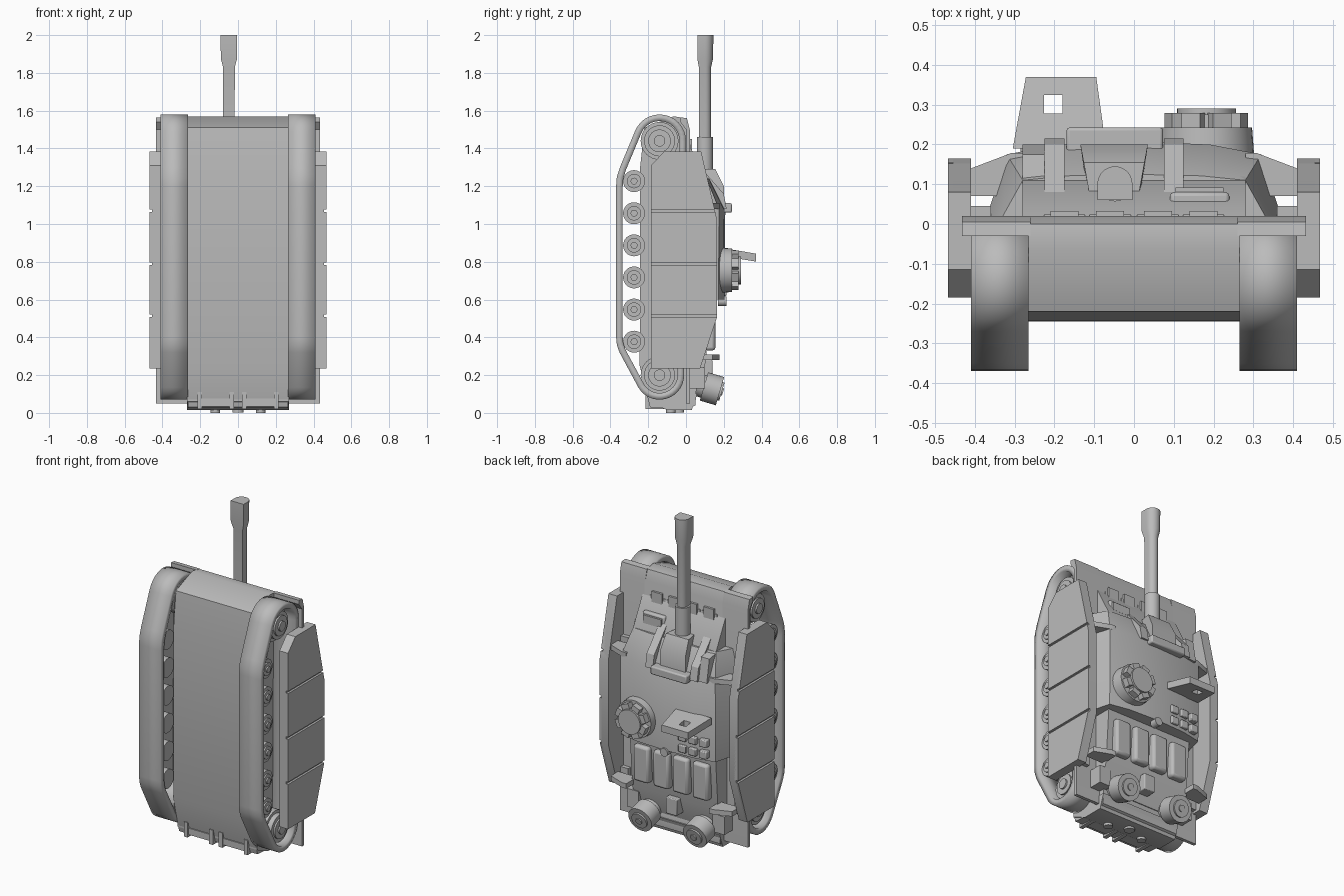
import bpy, bmesh, math
from mathutils import Vector, Matrix

old = bpy.data.objects.get("Cube")
if old:
    bpy.data.objects.remove(old, do_unlink=True)

grey = bpy.data.materials.new("plain grey")
grey.use_nodes = True
grey.diffuse_color = (0.5, 0.5, 0.5, 1)
grey.node_tree.nodes["Principled BSDF"].inputs["Base Color"].default_value = (0.5, 0.5, 0.5, 1)
parts = []


def finish(name, bm, mirror=False, bevel=0, recalc=True):
    if recalc:
        bmesh.ops.recalc_face_normals(bm, faces=bm.faces)
    mesh = bpy.data.meshes.new(name)
    bm.to_mesh(mesh)
    bm.free()
    mesh.materials.append(grey)
    ob = bpy.data.objects.new(name, mesh)
    bpy.context.collection.objects.link(ob)
    if bevel:
        mod = ob.modifiers.new("Bevel", "BEVEL")
        mod.width, mod.segments = bevel, 2
    if mirror:
        ob.modifiers.new("Mirror", "MIRROR")
    parts.append(ob)
    return ob


def loft_mesh(sections, caps=True):
    bm = bmesh.new()
    rings = [[bm.verts.new(p) for p in s] for s in sections]
    n = len(rings[0])
    for a, b in zip(rings, rings[1:]):
        for i in range(n):
            j = (i + 1) % n
            bm.faces.new((a[i], a[j], b[j], b[i]))
    if caps:
        bm.faces.new(rings[0][::-1])
        bm.faces.new(rings[-1])
    return bm


def side_prism(name, profile, x0, x1, **kw):
    """Extrude a (y, z) outline along x."""
    return finish(name, loft_mesh([[(x, y, z) for y, z in profile] for x in (x0, x1)]), **kw)


def box(name, x0, x1, y0, y1, z0, z1, **kw):
    return side_prism(name, [(y0, z0), (y1, z0), (y1, z1), (y0, z1)], x0, x1, **kw)


def cyl(name, a, b, r1, r2=None, sides=32, **kw):
    a, b = Vector(a), Vector(b)
    d = b - a
    m = Matrix.Translation((a + b) / 2) @ d.to_track_quat("Z", "Y").to_matrix().to_4x4()
    bm = bmesh.new()
    bmesh.ops.create_cone(bm, cap_ends=True, segments=sides, radius1=r1,
                          radius2=r1 if r2 is None else r2, depth=d.length, matrix=m)
    return finish(name, bm, **kw)


def arc(y, z, r, start, end, n=14):
    angles = [math.radians(start + (end - start) * i / n) for i in range(n + 1)]
    return [(y + r * math.cos(t), z + r * math.sin(t)) for t in angles]


# Hull and glacis
side_prism("hull", [(-.19, .03), (0, .015), (.05, .04), (.055, .13), (.02, .2), (.02, 1.5), (0, 1.56),
                    (-.065, 1.57), (-.22, 1.51), (-.243, 1.3), (-.245, .25)], -.265, .265)
side_prism("glacis", [(0, 1.1), (.12, 1.1), (.12, 1.22), (.015, 1.42), (0, 1.42)], -.28, .28)
side_prism("engine_deck", [(0, .13), (.06, .13), (.105, .27), (.13, .62), (0, .62)], -.29, .29)
side_prism("fender", [(0, .05), (.02, .05), (.02, 1.5), (.005, 1.56), (-.03, 1.565), (-.03, 1.54),
                      (0, 1.5)], .26, .433, mirror=True)

# Tracks: one closed band round both end wheels
band = (arc(-.14, 1.44, .14, 0, 158) + [(-.35, 1.30), (-.366, 1.25), (-.37, 1.2), (-.37, .4), (-.366, .36),
        (-.352, .32)] + arc(-.14, .2, .13, 210, 360))
track = finish("track", loft_mesh([[(x, y, z) for y, z in band] for x in (.265, .41)], caps=False), recalc=False)
thick = track.modifiers.new("Solidify", "SOLIDIFY")
thick.thickness, thick.offset = .035, -1
track.modifiers.new("Mirror", "MIRROR")

# Wheels
for i in range(6):
    z = .377 + .17 * i
    for x, r in ((.385, .058), (.393, .038), (.402, .018)):
        cyl("road_wheel", (.28, -.275, z), (x, -.275, z), r, mirror=True)
for z in (.2, 1.44):
    for x, r in ((.35, .1), (.38, .082), (.39, .06), (.4, .03)):
        cyl("end_wheel", (.265, -.14, z), (x, -.14, z), r, mirror=True)

# Side skirts: four panels over a slightly recessed backing
skirt = [(-.185, .235), (.075, .235), (.165, .51), (.165, 1.02), (.08, 1.385), (-.115, 1.385), (-.185, 1.31)]
side_prism("skirt_backing", skirt, .41, .455, mirror=True)
cuts = [.2, .515, .79, 1.07, 1.4]
for low, high in zip(cuts, cuts[1:]):
    bm = loft_mesh([[(x, y, z) for y, z in skirt] for x in (.412, .468)])
    for z, side in ((low + .007, -1), (high - .007, 1)):
        cut = bmesh.ops.bisect_plane(bm, geom=bm.verts[:] + bm.edges[:] + bm.faces[:],
                                     plane_co=(0, 0, z), plane_no=(0, 0, side), clear_outer=True)
        edges = [e for e in cut["geom_cut"] if isinstance(e, bmesh.types.BMEdge)]
        if edges:
            bmesh.ops.holes_fill(bm, edges=edges)
    finish("skirt_panel", bm, mirror=True)
for z in (.28, 1.08):
    bracket = [(.28, .07), (.41, .07), (.41, .14), (.31, .178), (.28, .178)]
    finish("skirt_bracket", loft_mesh([[(x, y, h) for x, y in bracket] for h in (z, z + .03)]), mirror=True)
    box("skirt_foot", .36, .41, .018, .045, z - .03, z + .05, mirror=True)


# Fighting compartment with a crowned roof
def compartment(z, base, edge, side_y, mid_y):
    half = [(base, .02), (edge, side_y), (edge * .6, side_y + (mid_y - side_y) * .75)]
    return [(x, y, z) for x, y in half + [(0, mid_y)] + [(-x, y) for x, y in reversed(half)]]


finish("compartment", loft_mesh([compartment(.6, .36, .32, .172, .205), compartment(1.08, .37, .32, .175, .208),
                                 compartment(1.24, .33, .28, .11, .125)]))
cyl("rear_vent", (0, .17, .59), (0, .215, .59), .025)

# Mantlet and its surrounds
box("mantlet_bar", -.17, .073, .15, .243, 1.06, 1.11, bevel=.008)
mantlet = [(-.11, .03), (.01, .03), (.035, .2), (-.135, .2)]
finish("mantlet", loft_mesh([[(x, y, 1.08) for x, y in mantlet],
                             [(x, y, 1.2) for x, y in mantlet],
                             [(x * .9 - .005, min(y, .155), 1.29) for x, y in mantlet]]))
for x0, x1 in ((.075, .125), (-.225, -.175)):
    side_prism("cheek_wedge", [(.05, 1.08), (.215, 1.08), (.2, 1.16), (.05, 1.33)], x0, x1)
side_prism("sight_hood", [(.05, 1.08), (.2, 1.08), (.175, 1.22), (.05, 1.24)], -.28, -.225)


# Gun: rounded above, flat underneath
def gun_section(z, w, low, high):
    mid = high - w
    return ([(-.048 + x, y, z) for x, y in arc(0, mid, w, 0, 180)]
            + [(-.048 - w, low, z), (-.048 + w, low, z)])


finish("barrel", loft_mesh([gun_section(1.25, .03, .068, .132), gun_section(1.83, .031, .068, .133),
                            gun_section(1.875, .043, .06, .143), gun_section(2, .044, .06, .145)]))
cyl("barrel_sleeve", (-.048, .1, 1.25), (-.048, .1, 1.46), .043)

# Commander's cupola
cx, cz = .182, .755
cyl("cupola_base", (cx, .15, cz), (cx, .243, cz), .122, .115)
cyl("cupola_ring", (cx, .243, cz), (cx, .275, cz), .078)
cyl("cupola_hatch", (cx, .275, cz), (cx, .29, cz), .074)
for i in range(8):
    t = math.tau * (i + .5) / 8
    bm = bmesh.new()
    bmesh.ops.create_cube(bm, size=1, matrix=Matrix.Translation((cx + .086 * math.cos(t), .26, cz + .086 * math.sin(t)))
                          @ Matrix.Rotation(-t, 4, "Y") @ Matrix.Diagonal((.035, .038, .05, 1)))
    finish("cupola_periscope", bm)

# Raised hatch plate with a square opening
outer = [(-.305, .19), (-.07, .19), (-.095, .37), (-.272, .37)]
inner = [(-.227, .278), (-.18, .278), (-.18, .325), (-.227, .325)]
bm = bmesh.new()
rings = [[bm.verts.new((x, y, lift - (y - .2) * .17)) for x, y in loop]
         for loop, lift in ((outer, .83), (outer, .872), (inner, .872), (inner, .83))]
for a, b in zip(rings, rings[1:] + rings[:1]):
    for i in range(4):
        j = (i + 1) % 4
        bm.faces.new((a[i], a[j], b[j], b[i]))
finish("raised_hatch", bm)
for x in (-.12, -.19, -.26):
    for z in (.64, .71):
        box("roof_fitting", x - .025, x + .025, .17, .215, z - .02, z + .025, bevel=.005)

# Nose fittings: spare links and driver's vision block
for x in (-.175, -.06, .06, .175):
    box("spare_link", x - .035, x + .035, .01, .033, 1.36, 1.45)
    box("spare_link_pin", x - .052, x + .052, .01, .024, 1.39, 1.42)
box("driver_visor", .09, .24, .03, .08, 1.26, 1.34, bevel=.01)
box("visor_cover", .105, .225, .07, .092, 1.275, 1.325)

# Engine deck panels and rear fittings
for x in (.065, .2):
    box("engine_panel", x - .052, x + .052, .1, .155, .33, .55, mirror=True, bevel=.015)
box("rear_stowage", -.035, .04, .05, .14, .18, .28, bevel=.005)
box("rear_side_box", .25, .33, .02, .1, .13, .24, mirror=True)
for a, b, r in (((.06, .15), (.135, .125), .06), ((.095, .14), (.18, .115), .078), ((.18, .115), (.19, .112), .05),
                ((.19, .112), (.196, .11), .02)):
    cyl("exhaust_drum", (.185, *a), (.185, *b), r, mirror=True)

# Rear plate and towing frames
side_prism("rear_plate", [(-.2, .06), (-.1, .015), (.03, .015), (.06, .1), (-.2, .1)], -.27, .27)
for x0, x1 in ((.02, .045), (.19, .215)):
    box("tow_frame_post", x0, x1, -.215, -.1, .02, .11, mirror=True)
box("tow_frame_bar", .045, .19, -.208, -.12, .035, .075, mirror=True)
cyl("rear_cap", (0, -.04, .02), (0, -.04, .003), .03)
cyl("tow_foot", (.12, -.08, .03), (.12, -.08, 0), .025, mirror=True)

# Smooth shading with sharp edges kept
bpy.ops.object.select_all(action="DESELECT")
for ob in parts:
    ob.select_set(True)
bpy.context.view_layer.objects.active = parts[0]
bpy.ops.object.shade_smooth_by_angle(angle=math.radians(30))
